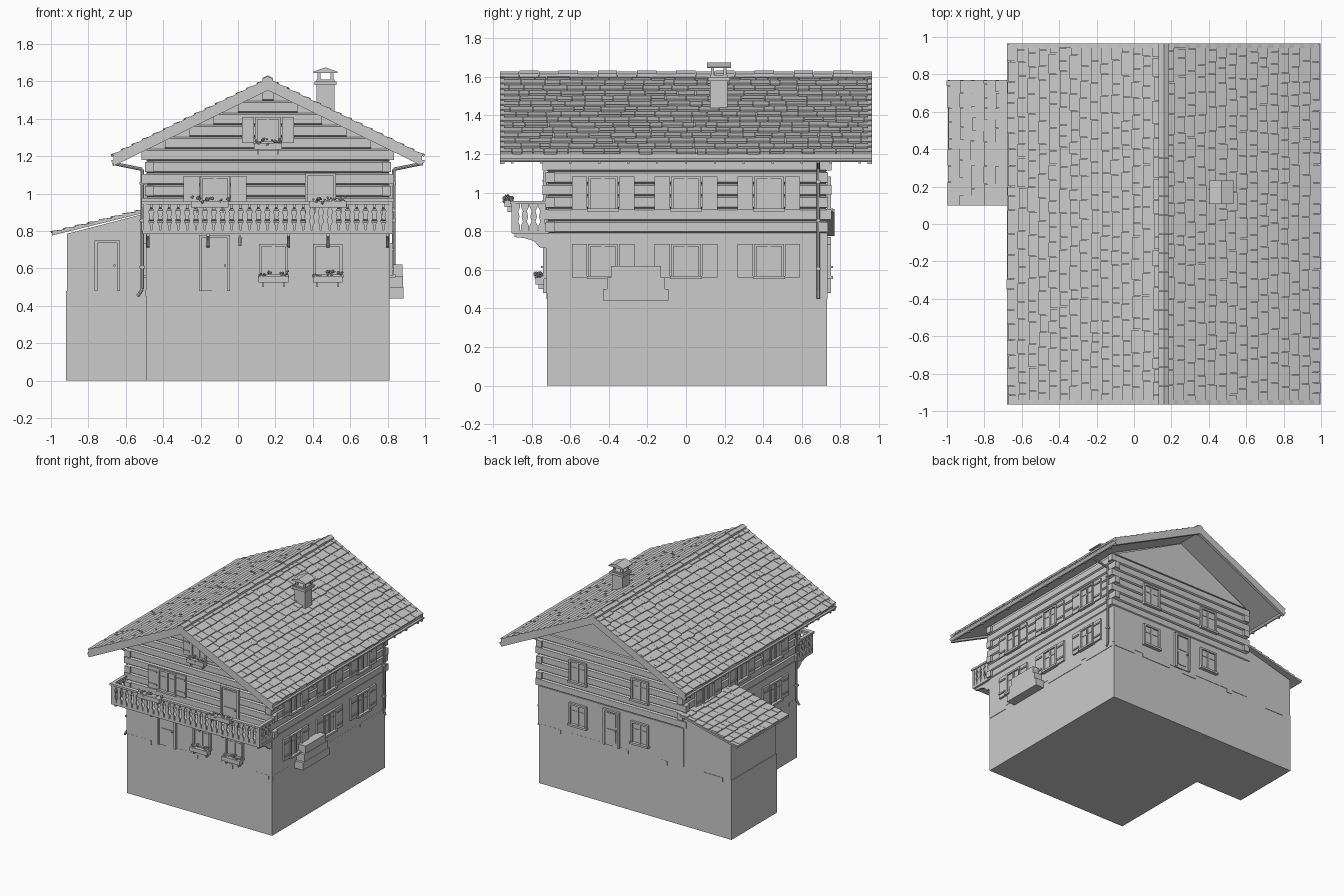
import bpy, bmesh, math, random
from mathutils import Vector, Matrix

random.seed(4)
if "Cube" in bpy.data.objects:
    bpy.data.objects.remove(bpy.data.objects["Cube"])

grey = bpy.data.materials.new("plain_grey")
grey.use_nodes = True
COLOUR = (0.6, 0.6, 0.6, 1)
grey.diffuse_color = COLOUR
grey.node_tree.nodes["Principled BSDF"].inputs["Base Color"].default_value = COLOUR

RIDGE, SLOPE = 0.16, 0.49
# wall core per side (front, right, back, left): distance, start, end
WALLS = [(.715, -.485, .805), (.805, -.715, .725), (.725, -.805, .485), (.485, -.725, .715)]


def part(name, build, *args):
    bm = bmesh.new()
    build(bm, *args)
    bmesh.ops.recalc_face_normals(bm, faces=bm.faces[:])
    mesh = bpy.data.meshes.new(name)
    bm.to_mesh(mesh)
    bm.free()
    mesh.materials.append(grey)
    obj = bpy.data.objects.new(name, mesh)
    bpy.context.collection.objects.link(obj)
    return obj


def prism(bm, pts, vec):
    low = [bm.verts.new(p) for p in pts]
    high = [bm.verts.new(Vector(p) + Vector(vec)) for p in pts]
    bm.faces.new(low)
    bm.faces.new(high[::-1])
    for i in range(len(low)):
        j = (i + 1) % len(low)
        bm.faces.new((low[i], low[j], high[j], high[i]))


def box(bm, x0, x1, y0, y1, z0, z1):
    prism(bm, [(x0, y0, z0), (x1, y0, z0), (x1, y1, z0), (x0, y1, z0)], (0, 0, z1 - z0))


def side(k, u, out, z):
    """Point on side k: u along the wall, out from the centre."""
    return Matrix.Rotation(k * math.pi / 2, 3, 'Z') @ Vector((u, -out, z))


def wbox(bm, k, u0, u1, o0, o1, z0, z1):
    prism(bm, [side(k, u, o, z0) for u, o in ((u0, o0), (u1, o0), (u1, o1), (u0, o1))], (0, 0, z1 - z0))


def tube(bm, pts, r):
    for a, b in zip(pts, pts[1:]):
        a, b = Vector(a), Vector(b)
        turn = (b - a).to_track_quat('Z', 'Y').to_matrix().to_4x4()
        bmesh.ops.create_cone(bm, cap_ends=True, segments=8, radius1=r, radius2=r,
                              depth=(b - a).length, matrix=Matrix.Translation((a + b) / 2) @ turn)


def chevron(bm, top, bottom, y0, y1, half):
    drop = SLOPE * half
    pts = [(0, top), (half, top - drop), (half, bottom - drop), (0, bottom),
           (-half, bottom - drop), (-half, top - drop)]
    prism(bm, [(RIDGE + x, y0, z) for x, z in pts], (0, y1 - y0, 0))


def shingles(bm, top, low, rows, y0, y1, thick):
    a, b = Vector((top[0], 0, top[1])), Vector((low[0], 0, low[1]))
    d = (b - a).normalized()
    n = Vector((-d.z, 0, d.x))
    n = n if n.z > 0 else -n
    step = (b - a).length / rows
    for i in range(rows):
        y = y0
        while y < y1 - .01:
            w = min(random.uniform(.05, .13), y1 - y)
            u = (i + 1) * step - random.uniform(0, .012)
            tri = [a + d * max(0, u - step * 1.2), a + d * u, a + d * u + n * thick]
            prism(bm, [p + Vector((0, y, 0)) for p in tri], (0, w - .003, 0))
            y += w


# walls
def basement(bm):
    outline = [(-.49, -.72), (.81, -.72), (.81, .73), (-.92, .73), (-.92, .15), (-.49, .15)]
    prism(bm, [(x, y, 0) for x, y in outline], (0, 0, .48))


def upper_wall(bm):
    eave = 1.572 - SLOPE * .645
    pts = [(-.485, .79), (.805, .79), (.805, eave), (RIDGE, 1.572), (-.485, eave)]
    prism(bm, [(x, -.715, z) for x, z in pts], (0, 1.44, 0))
    tri = [(-.48, 1.24), (.80, 1.24), (RIDGE, 1.565)]
    prism(bm, [(x, .72, z) for x, z in tri], (0, .016, 0))


def logs(bm):
    h, c = .064, .008
    for k, (d, lo, hi) in enumerate(WALLS):
        for i in range(12 if k == 0 else 7):
            z, a, b = .79 + i * h, lo, hi
            if i > 6:
                half = (1.572 - z - h) / SLOPE
                a, b = max(lo, RIDGE - half), min(hi, RIDGE + half)
            section = [(0, 0), (.012, c), (.012, h - c), (0, h)]
            prism(bm, [side(k, a, d + o, z + t) for o, t in section], side(k, b - a, 0, 0))
            # crossing log ends at the corners
            if i < 7 and (i + k) % 2 == 0:
                for e0, e1 in ((lo - .03, lo), (hi, hi + .03)):
                    wbox(bm, k, e0, e1, d - .035, d + .012, z + .006, z + h - .006)


def plaster_edge(bm):
    for k, (d, lo, hi) in enumerate(WALLS):
        if k == 2:
            hi = .92
        u = lo
        while u < hi - .02:
            w = min(random.uniform(.05, .14), hi - u)
            if random.random() < .6:
                wbox(bm, k, u, u + w, d, d + .009, .45, .485)
            u += w


part("basement", basement)
part("ground_floor_wall", box, -.493, .813, -.723, .733, .48, .79)
part("upper_wall", upper_wall)
part("log_cladding", logs)
part("plaster_edge", plaster_edge)
part("annex_wall", lambda bm: prism(bm, [(-.915, .15, .48), (-.49, .15, .48), (-.49, .15, .895), (-.915, .15, .785)],
                                    (0, .58, 0)))

# main roof
part("roof_slab", chevron, 1.605, 1.57, -.95, .95, .82)
for label, y in (("front", -.965), ("back", .94)):
    part(label + "_bargeboard", chevron, 1.615, 1.552, y, y + .025, .825)


def roof_tiles(bm):
    for s in (-1, 1):
        shingles(bm, (RIDGE, 1.606), (RIDGE + s * .835, 1.606 - SLOPE * .835), 15, -.965, .965, .014)


def ridge_caps(bm):
    for i in range(19):
        y = -.965 + i * .1016
        lift = .004 * (i % 2)
        chevron(bm, 1.628 + lift, 1.6, y, y + .1, .028)


def gutters(bm):
    for s in (-1, 1):
        x = RIDGE + s * .822
        arc = [(x + .016 * math.cos(t), 1.18 + .02 * math.sin(t)) for t in
               [math.pi + i * math.pi / 6 for i in range(7)]]
        prism(bm, [(px, -.965, z) for px, z in arc], (0, 1.93, 0))
        for i in range(13):
            y = -.9 + i * .15
            box(bm, x - .008, x + .008, y - .006, y + .006, 1.15, 1.18)


def downpipes(bm):
    for top, x, y, foot in ((.98, .832, .685, .01), (-.66, -.512, -.685, -.025)):
        tube(bm, [(top, y, 1.16), (x, y, 1.13), (x, y, .49), (x + foot, y, .45)], .009)
        for z in (.6, .85, 1.05):
            box(bm, x - .014, x + .014, y - .012, y + .012, z, z + .012)


part("roof_tiles", roof_tiles)
part("ridge_caps", ridge_caps)
part("gutters", gutters)
part("downpipes", downpipes)


# annex roof
def annex_slab(bm):
    pts = [(-.995, .776), (-.49, .9), (-.49, .915), (-.995, .79)]
    prism(bm, [(x, .1, z) for x, z in pts], (0, .67, 0))


part("annex_roof_slab", annex_slab)
part("annex_roof_tiles", shingles, (-.49, .915), (-1, .789), 8, .1, .77, .01)


# chimney
def chimney(bm):
    box(bm, .42, .515, .125, .215, 1.4, 1.61)
    box(bm, .408, .527, .113, .227, 1.58, 1.6)
    for x in (.425, .495):
        for y in (.13, .195):
            box(bm, x, x + .015, y, y + .015, 1.6, 1.65)
    prism(bm, [(.403, .108, 1.645), (.532, .108, 1.645), (.532, .108, 1.652), (.4675, .108, 1.675), (.403, .108, 1.652)],
          (0, .124, 0))


part("chimney", chimney)


# windows and doors
def window(bm, k, c, z0, z1, w=.156, shut=0.0):
    d, h, t = WALLS[k][0] + .006, w / 2, .014
    wbox(bm, k, c - h, c + h, d, d + .007, z0, z1)
    for s in (-1, 1):
        u = c + s * (h - t / 2)
        wbox(bm, k, u - t / 2, u + t / 2, d, d + .02, z0, z1)
        if shut:
            a = c + s * (h + shut / 2 + .004)
            wbox(bm, k, a - shut / 2, a + shut / 2, d, d + .016, z0, z1)
            for z in (z0 + .03, z1 - .04):
                wbox(bm, k, a - shut / 2 + .006, a + shut / 2 - .006, d, d + .023, z, z + .012)
    wbox(bm, k, c - h, c + h, d, d + .02, z1 - t, z1)
    wbox(bm, k, c - h - .006, c + h + .006, d, d + .03, z0 - .008, z0 + .008)
    wbox(bm, k, c - .007, c + .007, d, d + .014, z0, z1)
    wbox(bm, k, c - h, c + h, d, d + .011, z0 + .11, z0 + .117)


def windows(bm):
    for y in (-.43, 0, .43):
        for z in (.91, .56):
            window(bm, 1, y, z, z + .175, .156, .08)
            if z > .9 or y < .1:
                window(bm, 3, -y, z, z + .175, .156, .08)
    for x in (-.45, .105):
        for z in (.91, .56):
            window(bm, 2, x, z, z + .175)
    window(bm, 0, -.123, .92, 1.095, .16, .085)
    window(bm, 0, RIDGE, 1.27, 1.41, .14, .065)
    for x in (.19, .48):
        window(bm, 0, x, .56, .73)


def door(bm, k, c, w, z0, z1, d):
    h = w / 2
    wbox(bm, k, c - h, c + h, d, d + .008, z0, z1)
    for s in (-1, 1):
        wbox(bm, k, c + s * h - .008, c + s * h + .008, d, d + .02, z0, z1)
    wbox(bm, k, c - h, c + h, d, d + .02, z1 - .014, z1)
    for z in (z0 + .03, z0 + (z1 - z0) * .55):
        wbox(bm, k, c - h + .025, c + h - .025, d, d + .013, z, z + (z1 - z0) * .36)
    wbox(bm, k, c + h - .025, c + h - .015, d, d + .03, z0 + .13, z0 + .14)


part("windows", windows)
part("front_door", door, 0, -.125, .15, .48, .78, .722)
part("balcony_door", door, 0, .44, .15, .805, 1.11, .722)
part("back_door", door, 2, -.15, .13, .48, .77, .732)
part("annex_door", door, 0, -.70, .12, .48, .75, -.153)


# balcony
def slat(bm, k, c, out):
    shape = [(.02, .805), (.02, .83), (.01, .85), (.017, .875), (.01, .905), (.02, .925), (.02, .945)]
    ring = [(c + w, z) for w, z in shape] + [(c - w, z) for w, z in reversed(shape)]
    prism(bm, [side(k, u, out, z) for u, z in ring], side(k, 0, .01, 0))


def balcony(bm):
    box(bm, -.51, .825, -.9, -.71, .785, .805)
    box(bm, -.515, .83, -.912, -.88, .942, .957)
    for i in range(28):
        slat(bm, 0, -.487 + i * .0477, .89)
    for k, out, s in ((1, .81, 1), (3, .495, -1)):
        wbox(bm, k, min(-s * .9, -s * .71), max(-s * .9, -s * .71), out - .008, out + .018, .942, .957)
        for i in range(4):
            slat(bm, k, -s * (.745 + i * .045), out)
    for x in (-.505, .81):
        box(bm, x, x + .015, -.905, -.885, .79, .95)


def brackets(bm):
    curve = [(-.89, .787), (-.89, .77), (-.84, .765), (-.79, .75), (-.755, .715), (-.71, .71), (-.71, .787)]
    for x in (-.48, -.16, RIDGE + .11, .48, .80):
        prism(bm, [(x - .008, y, z) for y, z in curve], (.016, 0, 0))


part("balcony", balcony)
part("balcony_brackets", brackets)


# flower boxes
def flower_box(bm, c, y, z, w):
    box(bm, c - w / 2, c + w / 2, y - .045, y, z, z + .035)
    for i in range(22):
        place = (c + random.uniform(-.5, .5) * w, y - random.uniform(.005, .05), z + random.uniform(.025, .06))
        bmesh.ops.create_icosphere(bm, subdivisions=1, radius=random.uniform(.006, .011),
                                   matrix=Matrix.Translation(place))
    for s in (-.35, .35):
        box(bm, c + s * w - .004, c + s * w + .004, y - .03, y, z - .025, z)


for label, c, y, z, w in (("gable", RIDGE, -.735, 1.235, .15), ("left", .48, -.735, .525, .16),
                          ("middle", .19, -.735, .525, .16), ("rail_left", .48, -.895, .925, .2),
                          ("rail_right", -.15, -.895, .925, .2)):
    part(label + "_flower_box", flower_box, c, y, z, w)


# stepped stove block on the side wall and lamp by the door
def stove_block(bm):
    box(bm, .80, .885, -.43, -.09, .44, .50)
    box(bm, .80, .883, -.41, -.11, .50, .56)
    box(bm, .80, .88, -.39, -.13, .56, .62)


def lamp(bm):
    box(bm, .006, .016, -.76, -.72, .765, .775)
    bmesh.ops.create_cone(bm, cap_ends=True, segments=6, radius1=.008, radius2=.014, depth=.045,
                          matrix=Matrix.Translation((.011, -.755, .742)))


part("stove_block", stove_block)
part("door_lamp", lamp)
